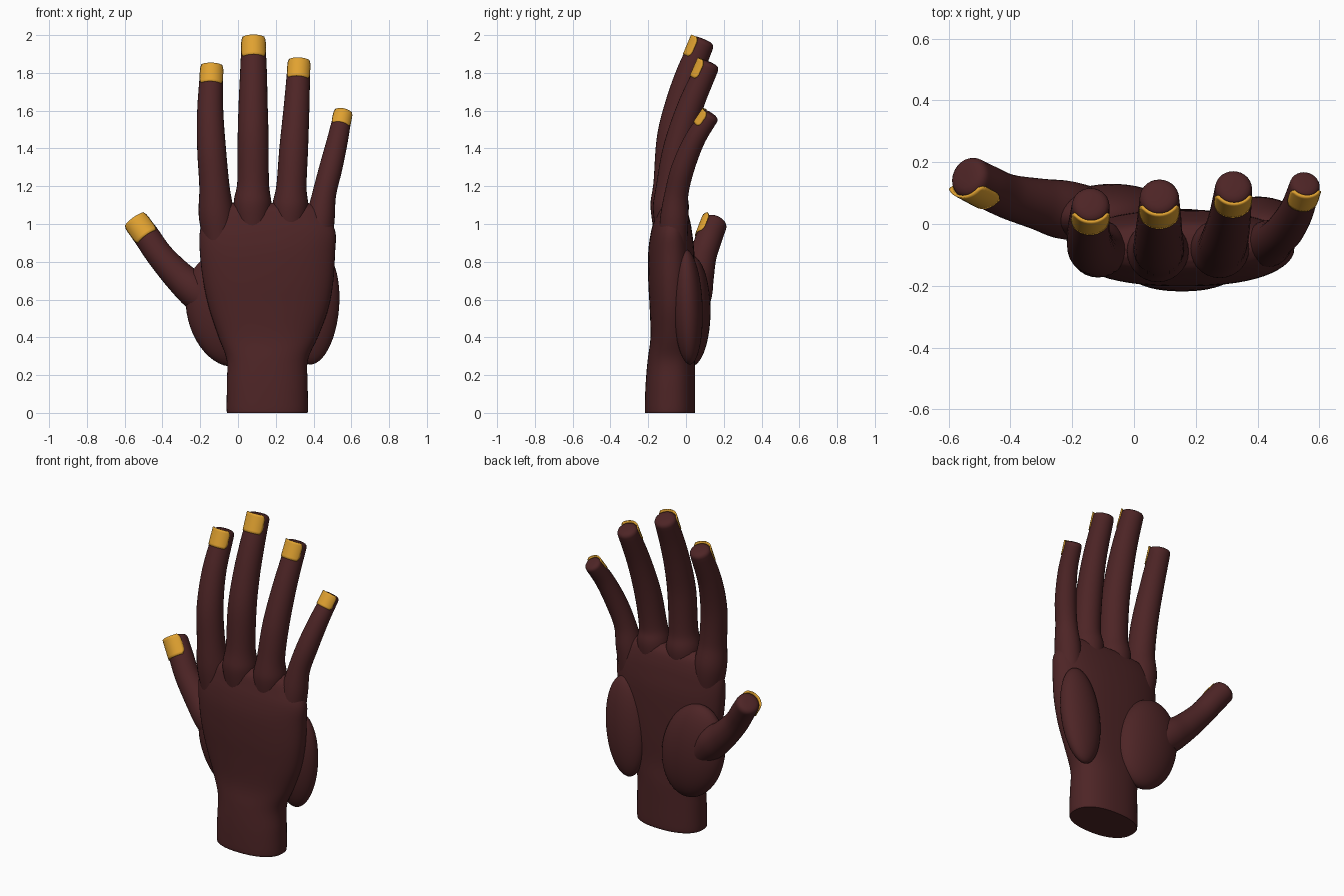
import bpy, bmesh, math
from mathutils import Vector, Matrix

if "Cube" in bpy.data.objects:
    bpy.data.objects.remove(bpy.data.objects["Cube"])


def material(name, rgb):
    m = bpy.data.materials.new(name)
    m.diffuse_color = (*rgb, 1)
    m.use_nodes = True
    m.node_tree.nodes["Principled BSDF"].inputs["Base Color"].default_value = m.diffuse_color
    return m


SKIN = material("dark maroon skin", (0.075, 0.018, 0.019))
GOLD = material("gold nail", (0.75, 0.36, 0.03))


def finish(name, bm, mat, angle=50):
    bmesh.ops.recalc_face_normals(bm, faces=bm.faces)
    me = bpy.data.meshes.new(name)
    bm.to_mesh(me)
    bm.free()
    ob = bpy.data.objects.new(name, me)
    bpy.context.collection.objects.link(ob)
    me.materials.append(mat)
    bpy.ops.object.select_all(action='DESELECT')
    ob.select_set(True)
    bpy.context.view_layer.objects.active = ob
    bpy.ops.object.shade_smooth_by_angle(angle=math.radians(angle))
    return ob


def spline(pts, steps):
    """Catmull-Rom through tuples of any length."""
    P = [Vector(p) for p in pts]
    P = [2 * P[0] - P[1]] + P + [2 * P[-1] - P[-2]]
    out = []
    for i in range(1, len(P) - 2):
        a, b, c, d = P[i - 1:i + 3]
        for k in range(steps):
            t = k / steps
            out.append(0.5 * (2 * b + (c - a) * t + (2 * a - 5 * b + 4 * c - d) * t * t
                              + (3 * b - a - 3 * c + d) * t ** 3))
    return out + [P[-2]]


def skin_rings(bm, rings):
    vs = [[bm.verts.new(p) for p in r] for r in rings]
    n = len(vs[0])
    for a, b in zip(vs, vs[1:]):
        for i in range(n):
            bm.faces.new((a[i], a[(i + 1) % n], b[(i + 1) % n], b[i]))
    bm.faces.new(vs[0])
    bm.faces.new(vs[-1])


def finger(name, pts, nail_len):
    """Tapered tube through (x, y, z, radius) points, with a nail plate on its -y side."""
    path = spline(pts, 8)
    C = [Vector(p[:3]) for p in path]
    R = [p[3] for p in path]
    N = 28
    rings = []
    for i, c in enumerate(C):
        t = (C[min(i + 1, len(C) - 1)] - C[max(i - 1, 0)]).normalized()
        front = Vector((0, -1, 0))
        front = (front - t * front.dot(t)).normalized()
        side = t.cross(front)
        ring = lambda o, r: [c + t * o + front * r * math.cos(2 * math.pi * k / N)
                             + side * r * math.sin(2 * math.pi * k / N) for k in range(N)]
        rings.append(ring(0, R[i]))
    # blunt rounded tip, built beyond the last point
    r = R[-1]
    for o, f in ((.12, .98), (.25, .92), (.36, .8), (.43, .6), (.46, .3)):
        rings.append(ring(o * r, f * r))
    bm = bmesh.new()
    skin_rings(bm, rings)
    finish(name, bm, SKIN)
    # curved nail plate with rounded corners
    bm = bmesh.new()
    rows = []
    for j in range(9):
        o = 0.4 * r - nail_len * (1 - j / 8)
        spread = 1.15 - (0.22 if j in (0, 8) else 0.06 if j in (1, 7) else 0)
        q = r + 0.003
        row = []
        for k in range(13):
            a = spread * (k / 6 - 1)
            row.append(bm.verts.new(c + t * o + front * q * math.cos(a) + side * q * math.sin(a)))
        rows.append(row)
    for a, b in zip(rows, rows[1:]):
        for k in range(12):
            bm.faces.new((a[k], a[k + 1], b[k + 1], b[k]))
    ob = finish(name + "_nail", bm, GOLD)
    s = ob.modifiers.new("thickness", 'SOLIDIFY')
    s.thickness = 0.009
    s.offset = 0


def mound(name, centre, radii, tilt_y, tilt_x=0):
    bm = bmesh.new()
    bmesh.ops.create_uvsphere(bm, u_segments=36, v_segments=24, radius=1)
    M = (Matrix.Translation(centre) @ Matrix.Rotation(math.radians(tilt_y), 4, 'Y')
         @ Matrix.Rotation(math.radians(tilt_x), 4, 'X') @ Matrix.Diagonal((*radii, 1)))
    bmesh.ops.transform(bm, matrix=M, verts=bm.verts)
    finish(name, bm, SKIN)


# wrist and palm: sections of (z, centre x, half width, centre y, half depth)
sections = [(0, .155, .208, -.085, .127), (.012, .155, .215, -.085, .133), (.15, .155, .214, -.083, .131),
            (.28, .155, .215, -.078, .125), (.4, .16, .262, -.074, .114), (.55, .163, .315, -.074, .118),
            (.7, .16, .345, -.077, .123), (.85, .156, .358, -.078, .122), (.95, .157, .36, -.077, .11),
            (1.02, .152, .335, -.074, .095), (1.08, .148, .29, -.074, .075), (1.11, .145, .23, -.074, .04)]
rings = []
for z, cx, hw, cy, hd in spline(sections, 4):
    ring = []
    for k in range(56):
        a = 2 * math.pi * k / 56
        c, s = math.cos(a), math.sin(a)
        e = 2 / 2.3
        ring.append((cx + hw * math.copysign(abs(c) ** e, c), cy + hd * math.copysign(abs(s) ** e, s), z))
    rings.append(ring)
bm = bmesh.new()
skin_rings(bm, rings)
finish("wrist_and_palm", bm, SKIN)

# fleshy pads on the palm side
mound("thumb_pad", (-.07, .025, .54), (.2, .105, .3), -14)
mound("outer_palm_pad", (.405, .01, .56), (.13, .078, .305), 5, 2)

# fingers
finger("index_finger", [(-.1, -.08, .9, .08), (-.115, -.08, 1.05, .093), (-.125, -.088, 1.2, .08),
                        (-.14, -.075, 1.4, .076), (-.147, -.025, 1.6, .069), (-.14, .058, 1.806, .061)], .105)
finger("middle_finger", [(.08, -.09, .95, .08), (.077, -.088, 1.1, .1), (.08, -.088, 1.22, .084),
                         (.08, -.073, 1.45, .082), (.08, -.034, 1.63, .077), (.082, .02, 1.8, .071),
                         (.082, .083, 1.952, .064)], .112)
finger("ring_finger", [(.27, -.08, .95, .08), (.277, -.08, 1.09, .095), (.283, -.078, 1.2, .08),
                       (.295, -.045, 1.4, .076), (.31, .022, 1.62, .068), (.322, .114, 1.833, .06)], .105)
finger("little_finger", [(.42, -.07, .88, .075), (.437, -.062, 1.03, .075), (.457, -.05, 1.16, .063),
                         (.492, -.015, 1.3, .061), (.528, .048, 1.45, .055), (.552, .123, 1.566, .049)], .085)
finger("thumb", [(-.12, .035, .54, .08), (-.22, .045, .64, .095), (-.31, .065, .72, .083), (-.41, .09, .83, .072),
                 (-.48, .123, .93, .07), (-.527, .148, .995, .068)], .12)
